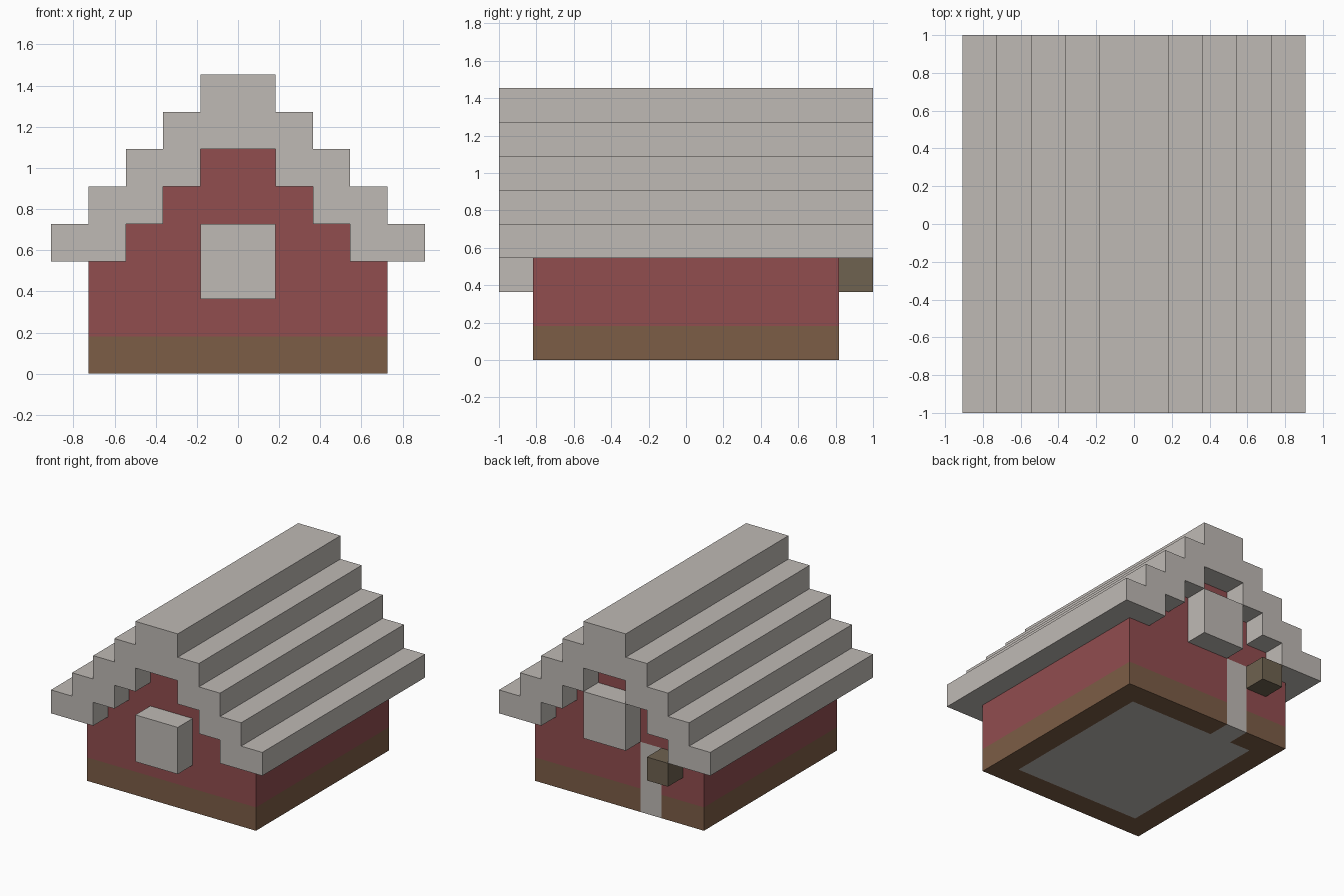
import bpy
import bmesh

U = 2 / 11  # one block

cube = bpy.data.objects.get("Cube")
if cube:
    bpy.data.objects.remove(cube, do_unlink=True)


def material(name, rgb):
    mat = bpy.data.materials.new(name)
    mat.use_nodes = True
    mat.diffuse_color = (*rgb, 1)
    mat.node_tree.nodes["Principled BSDF"].inputs["Base Color"].default_value = (*rgb, 1)
    return mat


stone = material("pale stone", (0.52, 0.49, 0.46))
red = material("red wall", (0.283, 0.074, 0.078))
brown = material("brown base", (0.202, 0.109, 0.061))
olive = material("dark olive", (0.156, 0.122, 0.080))


def extrude(name, profile, y0, y1, mats):
    """Extrude an (x, z) outline, given in blocks, from y0 to y1."""
    bm = bmesh.new()
    face = bm.faces.new([bm.verts.new((x * U, y0 * U, z * U)) for x, z in profile])
    new = bmesh.ops.extrude_face_region(bm, geom=[face])["geom"]
    verts = [v for v in new if isinstance(v, bmesh.types.BMVert)]
    bmesh.ops.translate(bm, verts=verts, vec=(0, (y1 - y0) * U, 0))
    bmesh.ops.recalc_face_normals(bm, faces=bm.faces)
    mesh = bpy.data.meshes.new(name)
    bm.to_mesh(mesh)
    bm.free()
    obj = bpy.data.objects.new(name, mesh)
    bpy.context.collection.objects.link(obj)
    for mat in mats:
        mesh.materials.append(mat)
    return obj


def block(name, x0, x1, y0, y1, z0, z1, *mats):
    return extrude(name, [(x0, z0), (x1, z0), (x1, z1), (x0, z1)], y0, y1, mats)


def mirrored(half):
    return half + [(-x, z) for x, z in reversed(half)]


def steps(width, z, count):
    """Right-hand side of a stepped gable, from the bottom up."""
    return [(width - i, z + i + j) for i in range(count) for j in (0, 1)]


# Lower walls, cut so the base, floor and doorway take their own colours
lower = block("lower_walls", -4, 4, -4.5, 4.5, 0, 3, red, brown, stone)
bm = bmesh.new()
bm.from_mesh(lower.data)
cuts = [(0, c) for c in (-3, -2, -1, 3)] + [(1, -3.5), (1, 3.5), (2, 1)]
for axis, c in cuts:
    normal = [0, 0, 0]
    normal[axis] = 1
    bmesh.ops.bisect_plane(bm, geom=bm.verts[:] + bm.edges[:] + bm.faces[:],
                           plane_co=[n * c * U for n in normal], plane_no=normal)
for f in bm.faces:
    x, y, z = f.calc_center_median() / U
    doorway = -2 < x < -1 and y > 3.5
    floor = z < 0.01 and abs(x) < 3 and abs(y) < 3.5
    f.material_index = 2 if doorway or floor else 1 if z < 1 else 0
bm.to_mesh(lower.data)
bm.free()

# Stepped gable above the walls
extrude("gable_walls", mirrored(steps(3, 3, 3)), -4.5, 4.5, [red])

# Stepped roof, open underneath
outer = mirrored(steps(5, 3, 5))
inner = mirrored(steps(3, 3, 3))
extrude("roof", outer + inner[::-1], -5.5, 5.5, [stone])

# Projecting windows and the block beside the door
block("front_window", -1, 1, -5.5, -4.5, 2, 4, stone)
block("back_window", -1, 1, 4.5, 5.5, 3, 5, stone)
block("door_lamp", -3, -2, 4.5, 5.5, 2, 3, olive)
